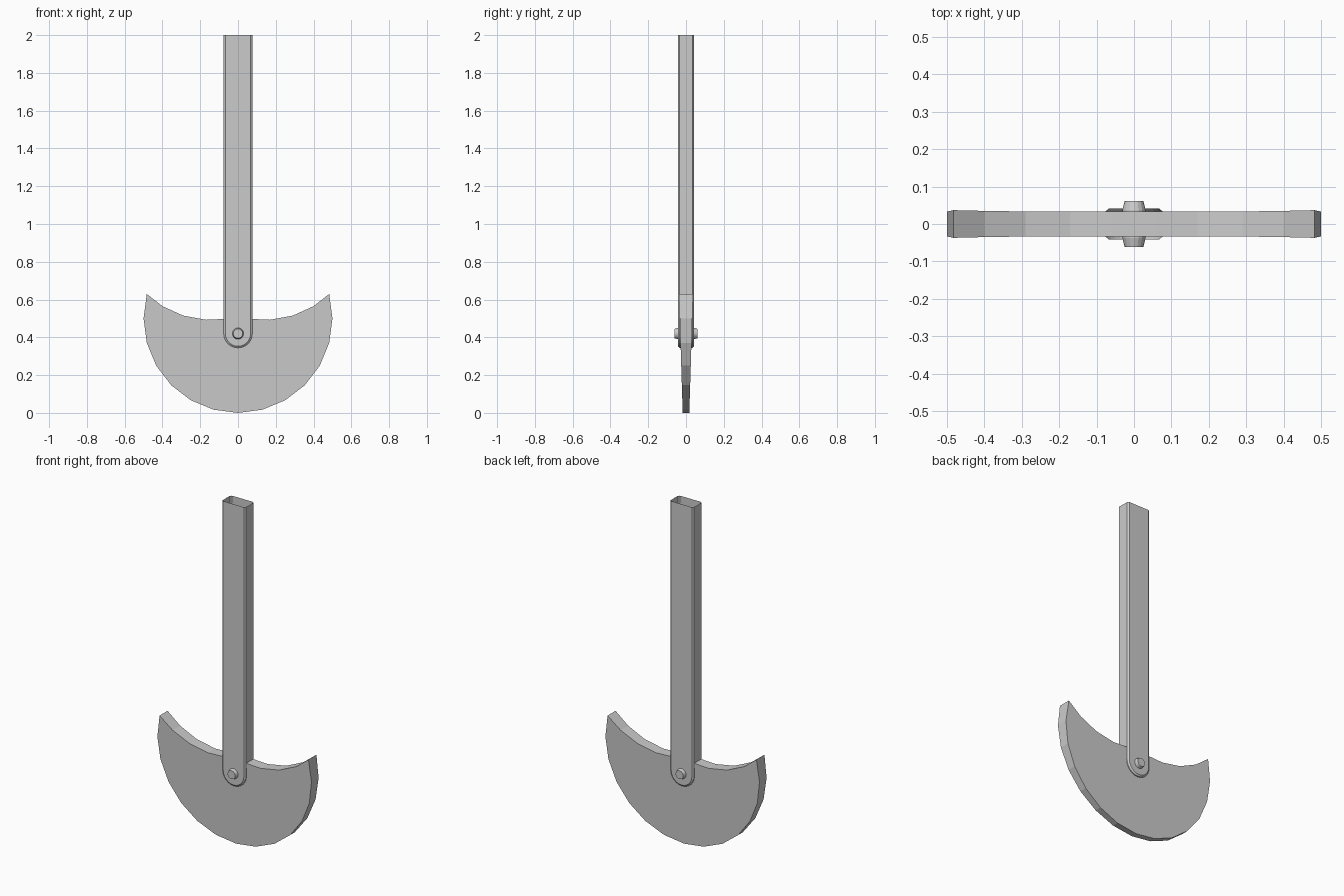
import bpy, bmesh, math

if "Cube" in bpy.data.objects:
    bpy.data.objects.remove(bpy.data.objects["Cube"])


def loft(name, rings):
    """Closed skin through equal-length rings of points, capped at both ends."""
    bm = bmesh.new()
    loops = [[bm.verts.new(p) for p in ring] for ring in rings]
    for a, b in zip(loops, loops[1:]):
        n = len(a)
        for i in range(n):
            j = (i + 1) % n
            bm.faces.new((a[i], a[j], b[j], b[i]))
    bm.faces.new(loops[0])
    bm.faces.new(loops[-1])
    bmesh.ops.recalc_face_normals(bm, faces=bm.faces)
    return finish(name, bm)


def finish(name, bm):
    mesh = bpy.data.meshes.new(name)
    bm.to_mesh(mesh)
    bm.free()
    obj = bpy.data.objects.new(name, mesh)
    bpy.context.collection.objects.link(obj)
    return obj


# Crescent blade: 15 degree steps on the cutting arc, shallow concave top, wedge section
outline = [(0.5 * math.sin(math.radians(a)), 0.5 - 0.5 * math.cos(math.radians(a)))
           for a in range(-105, 106, 15)]
top = [(0.40, 0.565), (0.29, 0.515), (0.17, 0.493), (0.06, 0.498)]
outline += top + [(-x, z) for x, z in reversed(top)]
loft("blade", [[(x, s * (0.0175 + 0.031 * z), z) for x, z in outline] for s in (-1, 1)])

# Hollow chamfered handle: rounded at the bottom, open at the top
PIVOT = 0.42


def handle_ring(r, y):
    arc = [math.radians(180 + 15 * i) for i in range(13)]
    return ([(-r, y, 2)] + [(r * math.cos(a), y, PIVOT + r * math.sin(a)) for a in arc]
            + [(r, y, 2)])


handle = loft("handle", [handle_ring(r, y) for r, y in
                         ((0.067, -0.0415), (0.076, -0.034), (0.076, 0.034), (0.067, 0.0415))])
bm = bmesh.new()
bm.from_mesh(handle.data)
bmesh.ops.delete(bm, geom=[f for f in bm.faces if all(v.co.z > 1.99 for v in f.verts)],
                 context='FACES')
bm.to_mesh(handle.data)
bm.free()

# Pivot pin with tapered heads on both sides
pin = [(0.025, -0.061), (0.031, -0.038), (0.031, 0.038), (0.025, 0.061)]
loft("pivot_pin", [[(r * math.cos(math.tau * i / 16), y, PIVOT + r * math.sin(math.tau * i / 16))
                    for i in range(16)] for r, y in pin])
